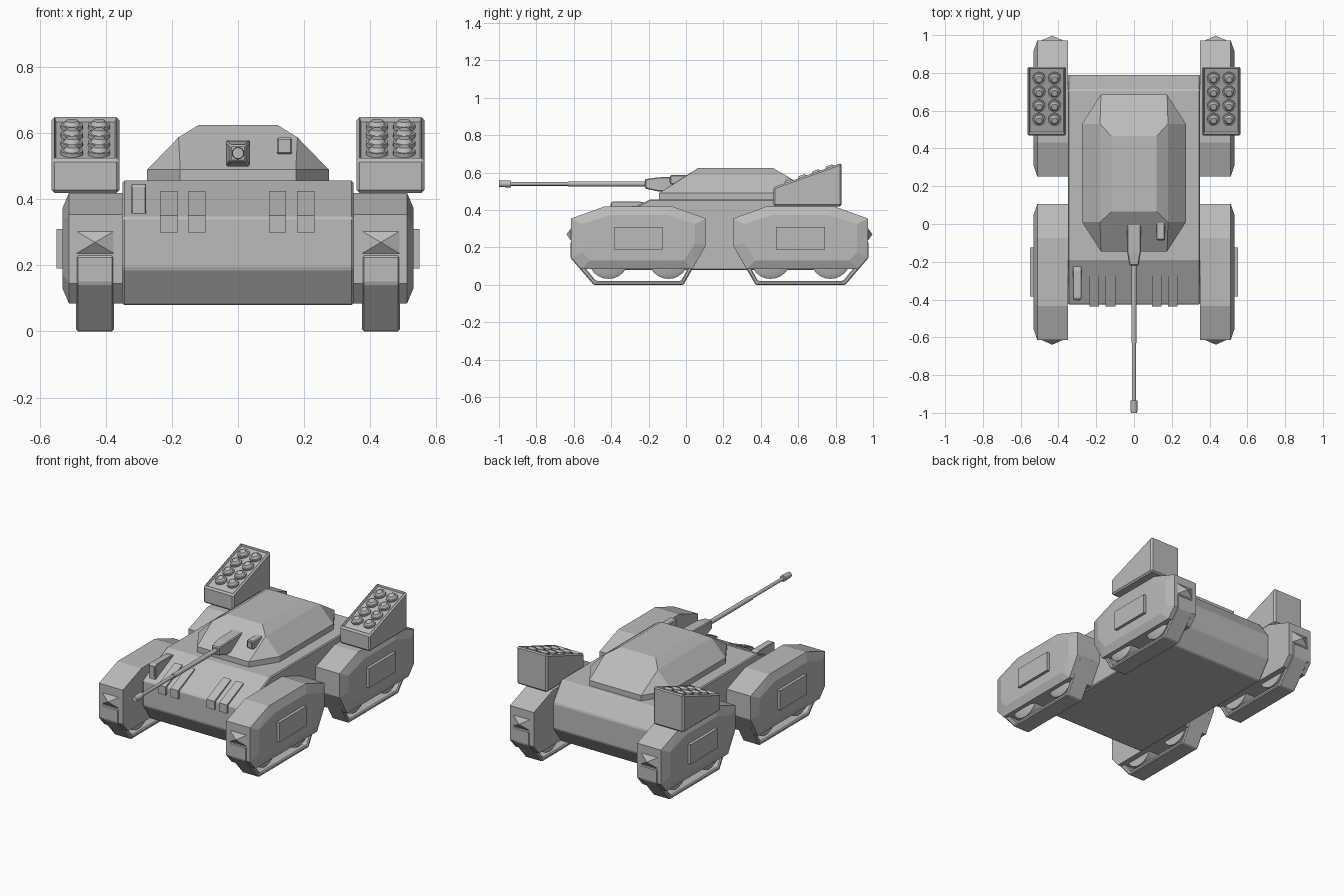
import bpy, bmesh, math
from mathutils import Vector, Matrix

if "Cube" in bpy.data.objects:
    bpy.data.objects.remove(bpy.data.objects["Cube"])

grey = bpy.data.materials.new("armour_grey")
grey.diffuse_color = (0.5, 0.5, 0.5, 1)
grey.use_nodes = True
grey.node_tree.nodes["Principled BSDF"].inputs["Base Color"].default_value = grey.diffuse_color


def finish(name, bm, bevel=0, smooth=False):
    bmesh.ops.recalc_face_normals(bm, faces=bm.faces)
    me = bpy.data.meshes.new(name)
    bm.to_mesh(me)
    bm.free()
    me.materials.append(grey)
    ob = bpy.data.objects.new(name, me)
    bpy.context.collection.objects.link(ob)
    if bevel:
        m = ob.modifiers.new("bevel", 'BEVEL')
        m.width, m.segments, m.limit_method = bevel, 1, 'ANGLE'
    if smooth:
        bpy.context.view_layer.objects.active = ob
        ob.select_set(True)
        bpy.ops.object.shade_smooth_by_angle(angle=math.radians(40))
        ob.select_set(False)
    return ob


def prism(name, pts, x0, x1, bevel=0):
    """Extrude a (y, z) outline from x0 to x1."""
    bm = bmesh.new()
    a = [bm.verts.new((x0, y, z)) for y, z in pts]
    b = [bm.verts.new((x1, y, z)) for y, z in pts]
    bm.faces.new(a)
    bm.faces.new(b[::-1])
    for i in range(len(pts)):
        j = (i + 1) % len(pts)
        bm.faces.new((a[i], a[j], b[j], b[i]))
    return finish(name, bm, bevel)


def box(name, x0, x1, y0, y1, z0, z1, bevel=0):
    return prism(name, [(y0, z0), (y1, z0), (y1, z1), (y0, z1)], x0, x1, bevel)


def hull(name, pts, bevel=0):
    bm = bmesh.new()
    for p in pts:
        bm.verts.new(p)
    bmesh.ops.convex_hull(bm, input=bm.verts)
    bmesh.ops.dissolve_limit(bm, angle_limit=0.03, verts=bm.verts, edges=bm.edges)
    return finish(name, bm, bevel)


def rod(name, p0, p1, r0, r1=None, sides=16):
    p0, p1 = Vector(p0), Vector(p1)
    d = p1 - p0
    rot = d.to_track_quat('Z', 'Y').to_matrix().to_4x4()
    bm = bmesh.new()
    bmesh.ops.create_cone(bm, cap_ends=True, segments=sides, radius1=r0,
                          radius2=r0 if r1 is None else r1, depth=d.length,
                          matrix=Matrix.Translation((p0 + p1) / 2) @ rot)
    return finish(name, bm, 0, True)


# hull
prism("hull", [(-.35, .08), (-.425, .19), (-.425, .345), (-.19, .457),
               (.71, .457), (.79, .345), (.79, .19), (.71, .08)], -.35, .35, .006)

# turret with stepped slopes
turret = []
for z in (.455, .49):
    for s in (-1, 1):
        turret += [(s*.175, -.145, z), (s*.275, .01, z), (s*.275, .53, z), (s*.175, .685, z)]
for s in (-1, 1):
    turret += [(s*.18, .01, .588), (s*.18, .53, .588), (s*.12, .065, .625), (s*.12, .465, .625)]
hull("turret", turret)

# gun
hull("gun_mantlet", [(s*w, y, z) for s in (-1, 1) for w, y, z in (
    (.036, 0, .5), (.036, 0, .58), (.036, -.15, .5), (.036, -.15, .575),
    (.024, -.22, .515), (.024, -.22, .565))], .005)
rod("barrel_sleeve", (0, -.2, .54), (0, -.63, .54), .014)
rod("barrel", (0, -.6, .54), (0, -.95, .54), .010)
rod("muzzle", (0, -.935, .54), (0, -1, .54), .019, .017)

# turret sight
box("sight", .118, .164, -.085, .03, .537, .587, .005)
box("sight_lens", .127, .155, -.089, -.08, .547, .577)

# front plate fittings
for x in (-.21, -.125, .12, .205):
    prism("front_strap", [(-.275, .40), (-.275, .425), (-.438, .352), (-.438, .30),
                          (-.42, .30), (-.42, .34)], x - .026, x + .026)
prism("headlamp_block", [(-.40, .35), (-.40, .44), (-.39, .446), (-.25, .446), (-.20, .435),
                         (-.20, .42)], -.322, -.278, .003)
box("headlamp_lens", -.313, -.287, -.404, -.395, .375, .435)


def pod(cx, cy, e):
    """Armoured track unit; e is the direction of its outer end along y."""
    s = 1 if cx > 0 else -1
    Y = lambda v: cy + e * v
    side = [(.36, .145), (.36, .355), (.18, .42), (-.18, .42), (-.36, .355), (-.36, .21),
            (-.288, .085), (.308, .085)]
    mid = .25
    pts = []
    for y, z in side:
        pts += [(s*.35, Y(y), z), (s*.512, Y(y), z),
                (s*.532, Y(y*.84), mid + (z - mid)*.72)]
    hull("track_armour", pts)
    # side plate
    box("side_plate", s*.525, s*.55, cy - .13, cy + .13, .19, .31)
    # pointed end cap
    hull("end_cap", [(s*x, Y(.355), z) for x in (.365, .50) for z in (.23, .31)]
         + [(s*.433, Y(.385), .27)])
    # track band, hollow around the wheels
    outer = [(.364, .23), (.364, .145), (.24, 0), (-.24, 0), (-.36, .21), (-.30, .25), (.30, .25)]
    inner = [(.335, .215), (.335, .152), (.228, .022), (-.228, .022), (-.325, .2),
             (-.29, .23), (.29, .23)]
    bm = bmesh.new()
    loops = [[bm.verts.new((x, Y(y), z)) for y, z in ring]
             for x, ring in ((s*.376, inner), (s*.376, outer), (s*.49, outer), (s*.49, inner))]
    for k in range(4):
        a, b = loops[k], loops[(k + 1) % 4]
        for i in range(7):
            j = (i + 1) % 7
            bm.faces.new((a[i], a[j], b[j], b[i]))
    finish("track", bm, .006)
    # road wheels
    for w in (-.16, .16):
        rod("road_wheel", (s*.385, cy + w, .14), (s*.475, cy + w, .14), .108, sides=24)
        rod("wheel_rim", (s*.475, cy + w, .14), (s*.488, cy + w, .14), .108, .085, sides=24)


def launcher(cx):
    """Wedge box with a framed sloping face and eight rocket tubes."""
    bm = bmesh.new()
    outline = [(.468, .42), (.468, .522), (.832, .652), (.832, .42)]
    rows = [[bm.verts.new((cx + x, y, z)) for y, z in outline] for x in (-.103, .103)]
    bm.faces.new(rows[0])
    bm.faces.new(rows[1])
    for i in range(4):
        j = (i + 1) % 4
        bm.faces.new((rows[0][i], rows[0][j], rows[1][j], rows[1][i]))
    bmesh.ops.recalc_face_normals(bm, faces=bm.faces)
    bmesh.ops.bevel(bm, geom=bm.edges[:], offset=.009, segments=1, affect='EDGES')
    bm.normal_update()
    top = max((f for f in bm.faces if f.normal.z > .85), key=lambda f: f.calc_area())
    bmesh.ops.inset_region(bm, faces=[top], thickness=.007, depth=0)
    bmesh.ops.translate(bm, verts=top.verts, vec=top.normal * -.014)
    finish("launcher_box", bm)
    n = Vector((0, -.13, .364)).normalized()
    for y in (.55, .622, .695, .768):
        for dx in (-.041, .041):
            p = Vector((cx + dx, y, .522 + (y - .468) * .357))
            rod("rocket_tube", p - n*.03, p - n*.002, .034)
            rod("rocket_nose", p - n*.002, p + n*.010, .026, .017)


for s in (-1, 1):
    pod(s, -.254, -1)
    pod(s, .612, 1)
    launcher(s * .462)
